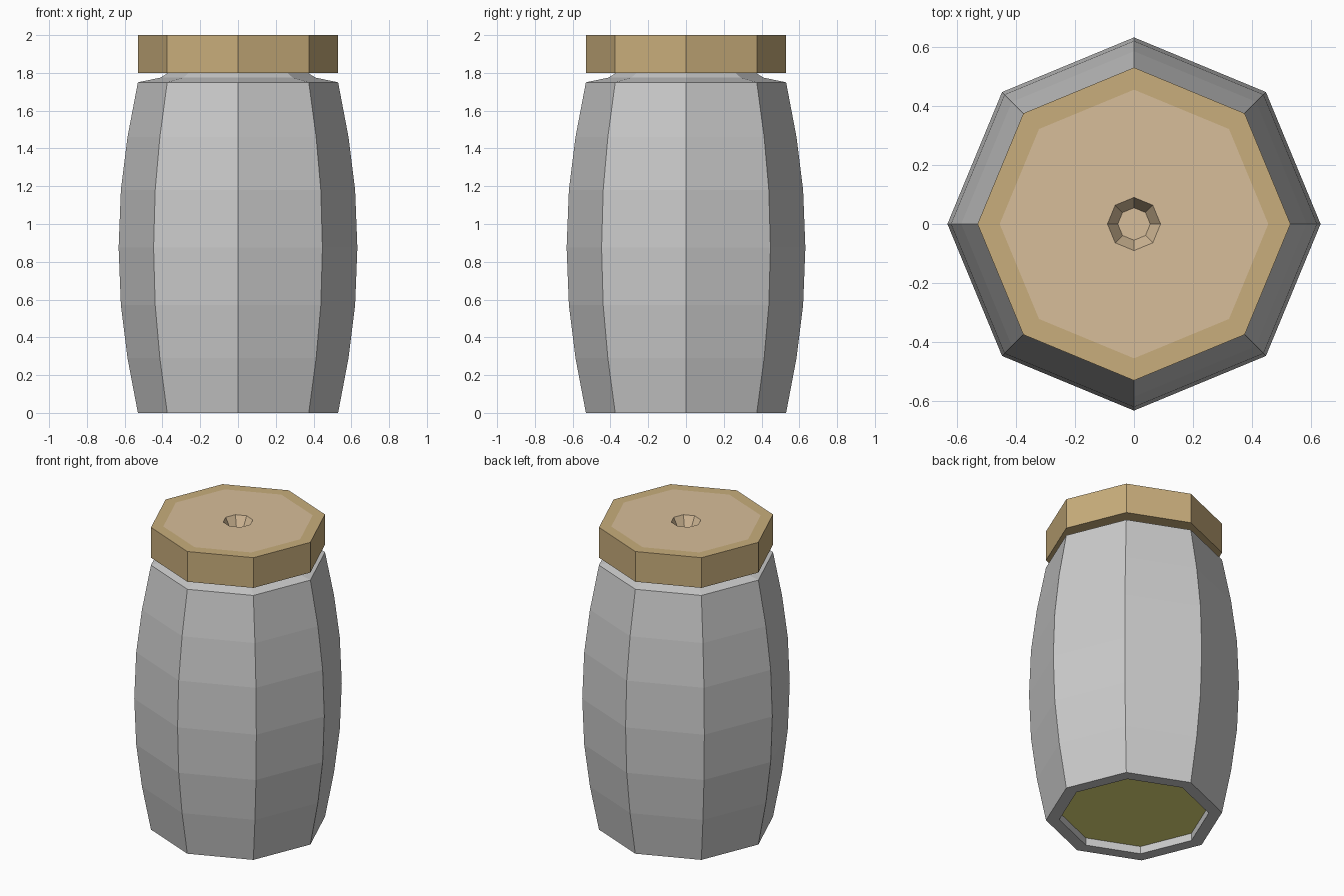
import bpy, bmesh
from math import cos, sin, pi

if "Cube" in bpy.data.objects:
    bpy.data.objects.remove(bpy.data.objects["Cube"])

SIDES = 8


def material(name, rgb):
    m = bpy.data.materials.new(name)
    m.diffuse_color = (*rgb, 1)
    m.use_nodes = True
    m.node_tree.nodes["Principled BSDF"].inputs["Base Color"].default_value = m.diffuse_color
    return m


def lathe(name, profile, mats=(), band_mats=None, cap_start=0, cap_end=0):
    """Spin (radius, z) points into a capped eight-sided solid."""
    bm = bmesh.new()
    rings = [[bm.verts.new((r * cos(2 * pi * i / SIDES), r * sin(2 * pi * i / SIDES), z))
              for i in range(SIDES)] for r, z in profile]
    for k, (a, b) in enumerate(zip(rings, rings[1:])):
        for i in range(SIDES):
            j = (i + 1) % SIDES
            f = bm.faces.new((a[i], a[j], b[j], b[i]))
            f.material_index = band_mats[k] if band_mats else 0
    bm.faces.new(rings[0][::-1]).material_index = cap_start
    bm.faces.new(rings[-1]).material_index = cap_end
    me = bpy.data.meshes.new(name)
    bm.to_mesh(me)
    bm.free()
    for m in mats:
        me.materials.append(m)
    ob = bpy.data.objects.new(name, me)
    bpy.context.collection.objects.link(ob)
    return ob


lid_edge = material("lid_edge", (0.58, 0.42, 0.20))
lid_face = material("lid_face", (0.68, 0.51, 0.32))
base_olive = material("base_olive", (0.80, 0.74, 0.20))
grey = material("body_grey", (0.8, 0.8, 0.8))

# Bulging body: recessed olive base, foot rim, staves, shoulder and neck
body = [(0.45, 0.05), (0.45, 0), (0.53, 0), (0.585, 0.29), (0.62, 0.57), (0.632, 0.875),
        (0.62, 1.18), (0.585, 1.46), (0.53, 1.75), (0.41, 1.775), (0.37, 1.80)]
lathe("jar_body", body, (grey, base_olive), [0] * (len(body) - 1), cap_start=1)

# Lid with lighter top panel and tapered finger hole
lid = [(0.53, 1.80), (0.53, 2.0), (0.455, 2.0), (0.09, 2.0), (0.055, 1.93)]
lathe("lid", lid, (lid_edge, lid_face), [0, 0, 1, 1], cap_end=1)
